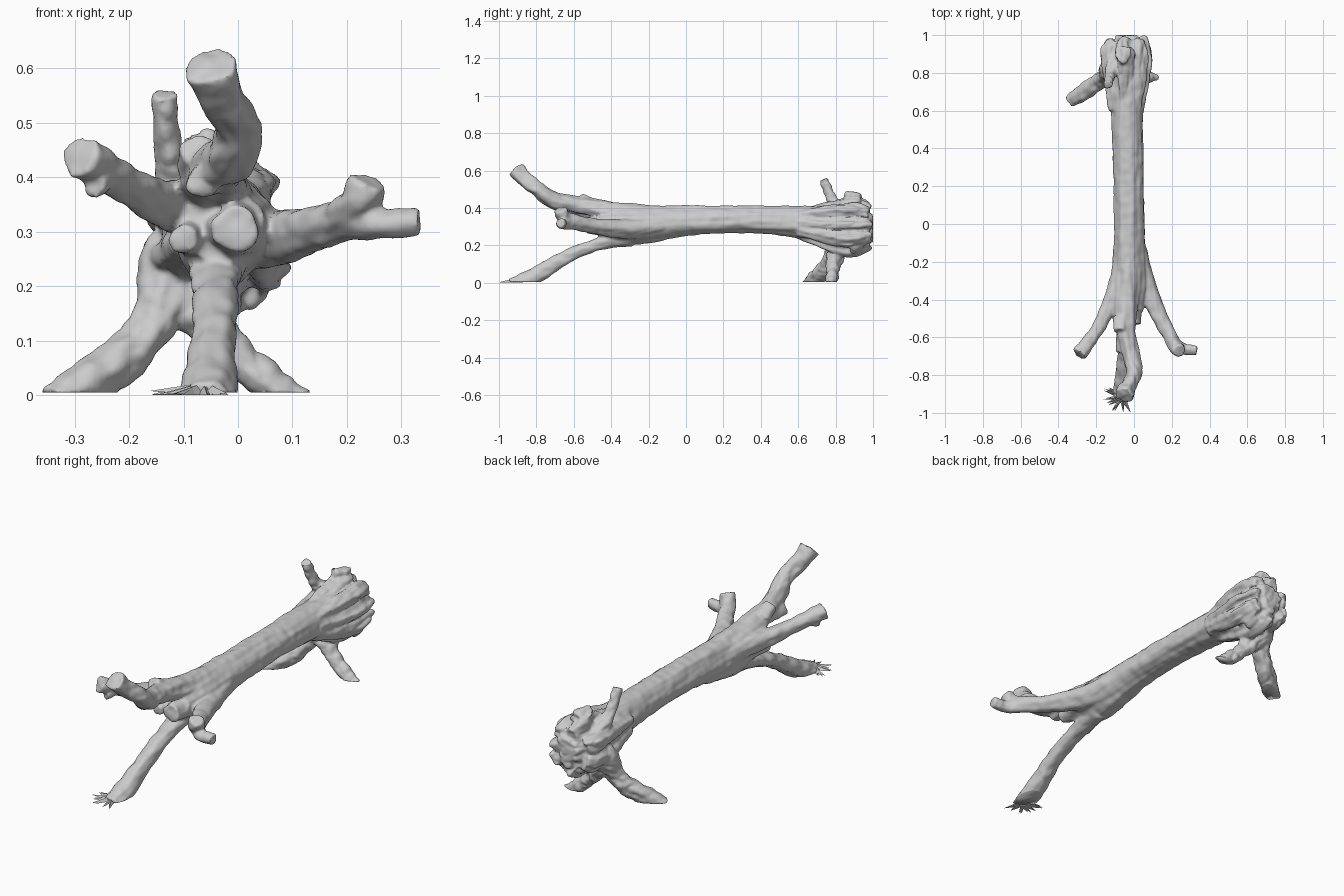
import bpy, bmesh, math, random
from mathutils import Vector, noise

if "Cube" in bpy.data.objects:
    bpy.data.objects.remove(bpy.data.objects["Cube"])

random.seed(4)
bm = bmesh.new()


def spline(p, i, t):
    a, b, c, d = (p[min(max(k, 0), len(p) - 1)] for k in (i - 1, i, i + 1, i + 2))
    return 0.5 * (2 * b + (c - a) * t + (2 * a - 5 * b + 4 * c - d) * t * t
                  + (3 * b - a - 3 * c + d) * t ** 3)


def limb(*pts, flute=0.05, sides=28, steps=7):
    """Closed tube through (x, y, z, side radius[, up radius]) points with a fluted outline."""
    ctrl = [Vector((*p[:4], p[-1])) for p in pts]
    path = [spline(ctrl, i, s / steps) for i in range(len(ctrl) - 1) for s in range(steps)] + [ctrl[-1]]
    ph, rings = random.uniform(0, 6), []
    for k, q in enumerate(path):
        tan = (path[min(k + 1, len(path) - 1)] - path[max(k - 1, 0)]).to_3d().normalized()
        side = tan.cross(Vector((0, -0.35, 1))).normalized()
        up = side.cross(tan)
        ring = []
        for j in range(sides):
            a = math.tau * j / sides
            f = 1 + flute * (math.sin(3 * a + ph + k * 0.06) + 0.5 * math.sin(7 * a - ph))
            ring.append(bm.verts.new(q.to_3d() + f * (side * math.cos(a) * q[3] + up * math.sin(a) * q[4])))
        rings.append(ring)
    faces = [bm.faces.new(rings[0][::-1]), bm.faces.new(rings[-1])]
    for r0, r1 in zip(rings, rings[1:]):
        for j in range(sides):
            n = (j + 1) % sides
            faces.append(bm.faces.new((r0[j], r0[n], r1[n], r1[j])))
    bmesh.ops.recalc_face_normals(bm, faces=faces)


# trunk
limb((-.03, -.46, .315, .075, .07), (-.025, -.32, .305, .095, .1), (-.025, -.18, .312, .087, .098),
     (-.025, 0, .33, .08, .08), (-.03, .3, .337, .08, .073), (-.037, .6, .325, .084, .085),
     (-.04, .78, .31, .1, .1), (-.045, .95, .29, .095, .11), flute=.04)
# propping front branch, with flared foot
limb((-.03, -.3, .25, .055), (-.04, -.45, .212, .046, .035), (-.04, -.6, .158, .041, .035),
     (-.045, -.73, .085, .042), (-.05, -.82, .03, .05, .045), (-.06, -.93, -.012, .052, .035))
# rising upper branch with cut lip
limb((-.03, -.2, .34, .07), (-.045, -.42, .385, .065, .05), (-.04, -.58, .415, .05, .045),
     (-.015, -.7, .435, .046), (.0, -.79, .495, .04), (-.03, -.86, .55, .042), (-.05, -.91, .605, .048), flute=.07)
limb((-.05, -.86, .56, .03), (-.075, -.9, .608, .027))
limb((-.07, -.5, .41, .04), (-.075, -.57, .45, .032))
limb((-.06, -.55, .4, .035), (-.065, -.68, .39, .028))
# left branch
limb((-.04, -.15, .32, .06), (-.085, -.32, .335, .052), (-.15, -.47, .36, .04),
     (-.21, -.58, .39, .034), (-.29, -.69, .44, .04))
limb((-.24, -.62, .4, .025), (-.265, -.68, .385, .022))
# right forked branch
limb((.0, -.12, .31, .06), (.05, -.3, .29, .055), (.12, -.46, .3, .044), (.19, -.59, .32, .036),
     (.25, -.655, .315, .03), (.335, -.67, .318, .026))
limb((.18, -.58, .32, .035), (.22, -.65, .35, .036), (.24, -.67, .393, .034))
# sawn stubs below the fork
limb((-.06, -.3, .3, .045), (-.1, -.5, .285, .026))
limb((-.01, -.35, .3, .06), (-.005, -.53, .305, .042))
# rear upright stub
limb((-.1, .87, .36, .05), (-.125, .79, .43, .03), (-.135, .735, .553, .024))

# fluted roots wrapping the rear end
for x0, z0, x1, z1, r, y1 in [(.0, .36, .035, .385, .036, .97), (.02, .32, .055, .31, .034, .99),
                              (.02, .28, .05, .235, .038, .985), (-.1, .34, -.115, .34, .05, .95),
                              (-.09, .28, -.115, .25, .05, .965), (-.05, .27, -.03, .2, .048, .975),
                              (-.05, .36, -.05, .4, .045, .985)]:
    limb((x0, .6, z0, .03), (x1, .82, z1, r), (x1 - .005, .92, z1, r * 1.05),
         (x1 * .8 - .008, y1, z1 * .8 + .06, r * .8), flute=.12)
limb((-.04, .84, .36, .055), (-.05, .885, .42, .05), (-.06, .9, .475, .042), flute=.1)
limb((.02, .86, .27, .05), (.055, .83, .215, .034))
limb((-.01, .9, .23, .06), (.02, .92, .175, .034), flute=.1)
limb((-.03, .95, .3, .08, .1), (-.03, 1.0, .3, .05, .07), flute=.15)
# rear roots standing on the ground
limb((-.06, .87, .3, .07), (-.12, .82, .23, .065), (-.145, .785, .16, .045), (-.185, .755, .09, .042),
     (-.25, .71, .04, .045), (-.34, .65, -.012, .032))
limb((-.125, .82, .2, .05), (-.07, .8, .15, .05), (-.01, .785, .08, .035), (.045, .78, .03, .033),
     (.12, .775, -.015, .025))

# fuse the limbs into one piece of wood
mesh = bpy.data.meshes.new("fallen_log")
bm.to_mesh(mesh)
bm.free()
log = bpy.data.objects.new("fallen_log", mesh)
bpy.context.collection.objects.link(log)
rem = log.modifiers.new("fuse", 'REMESH')
rem.mode, rem.voxel_size = 'VOXEL', .0065
smooth = log.modifiers.new("blend", 'SMOOTH')
smooth.factor, smooth.iterations = .5, 4
fused = bpy.data.meshes.new_from_object(log.evaluated_get(bpy.context.evaluated_depsgraph_get()))
log.modifiers.clear()
log.data = fused

# bark: long grain along the trunk, lumps, and deeper cracks at the root end
bm = bmesh.new()
bm.from_mesh(fused)
bm.normal_update()
moves = []
for v in bm.verts:
    x, y, z = v.co
    grain = noise.noise(Vector((x * 38, y * 5, z * 38)))
    lump = noise.noise(v.co * 22)
    crack = abs(noise.noise(Vector((x * 24, y * 7, z * 24)) + Vector((5, 5, 5))))
    rear = min(max((y - .6) / .3, 0), 1)
    moves.append(v.normal * (.004 * grain + .004 * lump + rear * .018 * (crack - .25)))
for v, m in zip(bm.verts, moves):
    v.co += m
    v.co.y = min(v.co.y, 1)
# flat cut where it rests on the ground
bmesh.ops.bisect_plane(bm, geom=bm.verts[:] + bm.edges[:] + bm.faces[:], plane_co=(0, 0, .005),
                       plane_no=(0, 0, 1), clear_inner=True)
bmesh.ops.holes_fill(bm, edges=[e for e in bm.edges if e.is_boundary])
bm.to_mesh(fused)
bm.free()
fused.name = "fallen_log"
fused.shade_smooth()

# ragged splinters around the front foot
bm = bmesh.new()
for i in range(18):
    a = math.radians(random.uniform(150, 300))
    d = Vector((math.cos(a), math.sin(a), 0))
    n = Vector((-d.y, d.x, 0))
    base = Vector((-.06, -.91, .004)) + d * .02
    reach = random.uniform(.06, .085)
    w = random.uniform(.008, .016)
    tip = base + d * reach + n * random.uniform(-.02, .02)
    tip.y = max(tip.y, -1)
    tip.z = random.uniform(.002, .012)
    low = [bm.verts.new(p) for p in (base - n * w, base + n * w, tip)]
    for p in low:
        p.co.z = max(p.co.z - .004, 0)
    top = bm.verts.new(base + Vector((0, 0, .016)))
    for f in ((0, 1, 2), (0, 2, 3), (2, 1, 3), (1, 0, 3)):
        bm.faces.new([(low + [top])[k] for k in f])
bmesh.ops.recalc_face_normals(bm, faces=bm.faces)
mesh = bpy.data.meshes.new("foot_splinters")
bm.to_mesh(mesh)
bm.free()
bpy.context.collection.objects.link(bpy.data.objects.new("foot_splinters", mesh))
